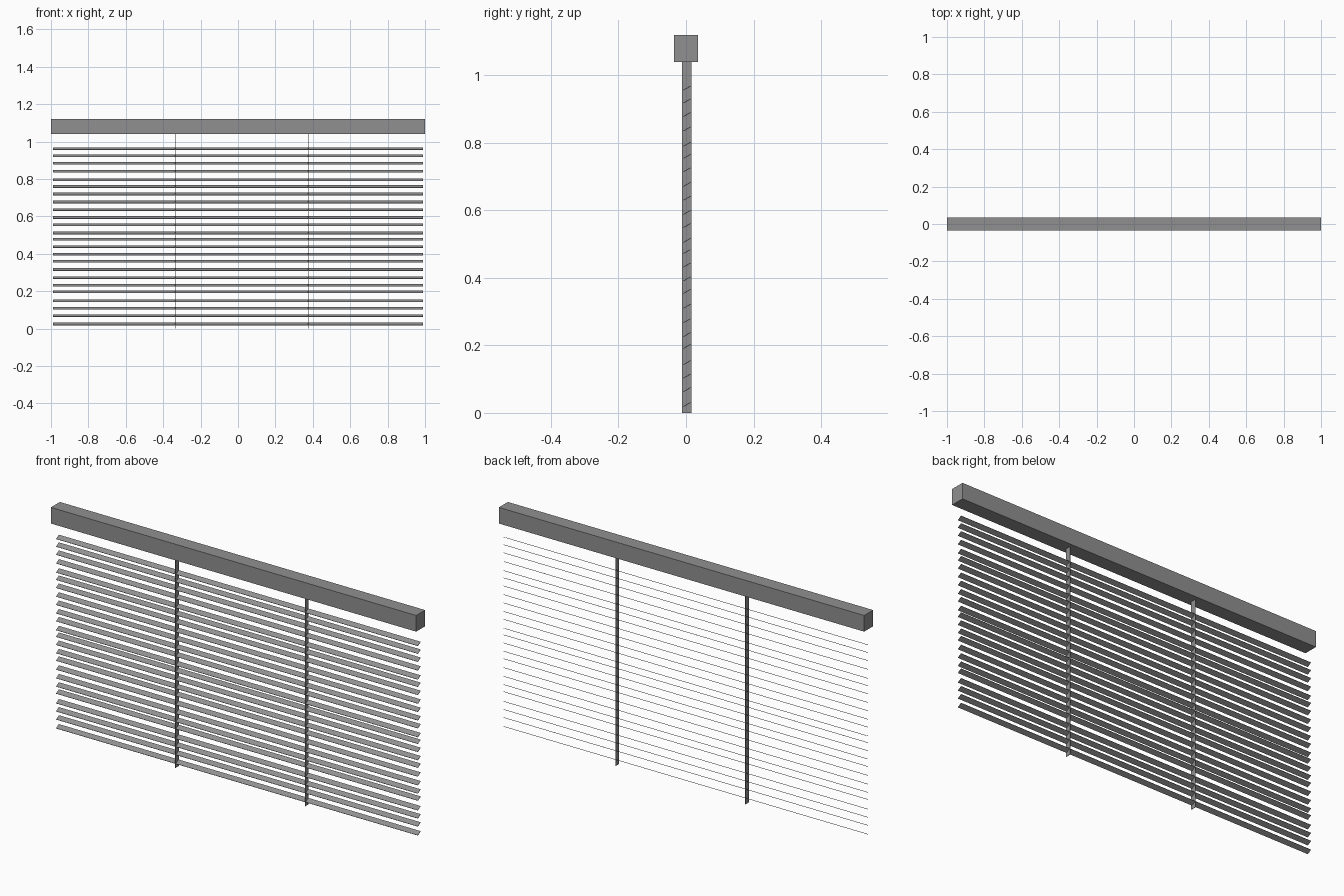
import bpy
from math import radians

if "Cube" in bpy.data.objects:
    bpy.data.objects.remove(bpy.data.objects["Cube"])

grey = bpy.data.materials.new("blind_grey")
grey.use_nodes = True
colour = (0.28, 0.28, 0.28, 1)
grey.diffuse_color = colour
grey.node_tree.nodes["Principled BSDF"].inputs["Base Color"].default_value = colour


def box(name, centre, size, tilt=0):
    """Add a flat-sided box, tilted about the x axis."""
    bpy.ops.mesh.primitive_cube_add(size=1, location=centre, rotation=(tilt, 0, 0))
    part = bpy.context.object
    part.name = name
    part.scale = size
    part.data.materials.append(grey)
    return part


# Head rail
RAIL_BOTTOM, RAIL_TOP = 1.04, 1.12
box("head_rail", (0, 0, (RAIL_BOTTOM + RAIL_TOP) / 2),
    (2, 0.07, RAIL_TOP - RAIL_BOTTOM))

# Slats: slightly uneven spacing, front edge low and back edge high
SLAT_HEIGHTS = (0.025, 0.069, 0.109, 0.149, 0.197, 0.232, 0.273, 0.316,
                0.36, 0.397, 0.438, 0.478, 0.511, 0.555, 0.594, 0.636,
                0.677, 0.72, 0.76, 0.796, 0.841, 0.884, 0.924, 0.962)
for number, height in enumerate(SLAT_HEIGHTS, 1):
    box(f"slat_{number}", (0, 0.003, height), (1.98, 0.025, 0.002), radians(30))

# Ladder tapes, set edge-on to the front
for name, x in (("right_tape", -0.335), ("left_tape", 0.375)):
    box(name, (x, 0.002, RAIL_BOTTOM / 2), (0.002, 0.028, RAIL_BOTTOM))
